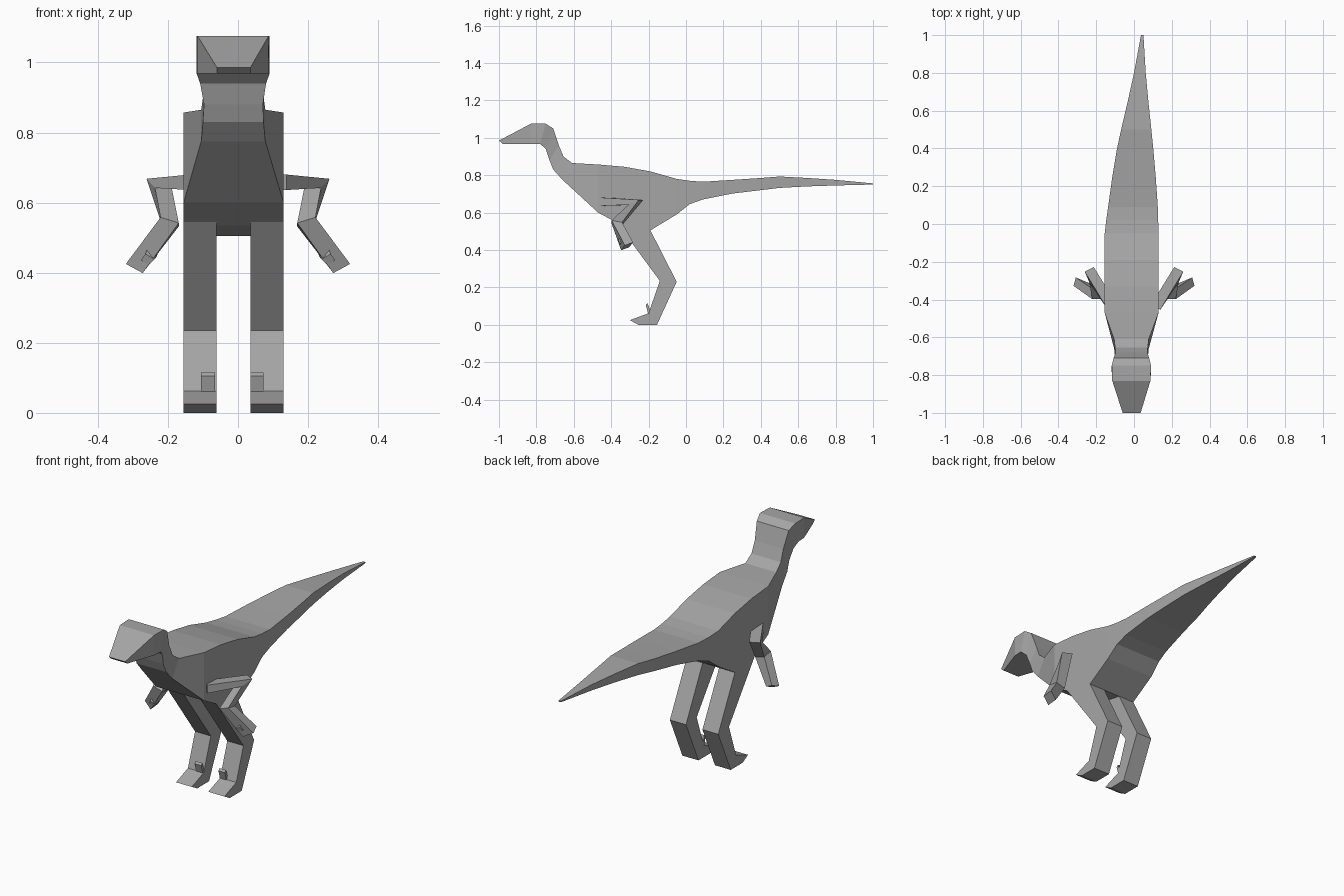
import bpy, bmesh
from mathutils import Vector

grey = bpy.data.materials.new("plain grey")
grey.diffuse_color = (0.38, 0.38, 0.38, 1)


def loft(name, rings):
    """Skin a closed solid through four-cornered rings."""
    bm = bmesh.new()
    loops = [[bm.verts.new(p) for p in ring] for ring in rings]
    for a, b in zip(loops, loops[1:]):
        for i in range(4):
            j = (i + 1) % 4
            bm.faces.new((a[i], a[j], b[j], b[i]))
    bm.faces.new(loops[0])
    bm.faces.new(loops[-1])
    finish(name, bm)


def extrude(name, outline, x0, x1):
    """Push a (y, z) outline from x0 to x1."""
    bm = bmesh.new()
    face = bm.faces.new([bm.verts.new((x0, y, z)) for y, z in outline])
    side = bmesh.ops.extrude_face_region(bm, geom=[face])["geom"]
    for v in side:
        if isinstance(v, bmesh.types.BMVert):
            v.co.x = x1
    finish(name, bm)


def finish(name, bm):
    bmesh.ops.recalc_face_normals(bm, faces=bm.faces)
    mesh = bpy.data.meshes.new(name)
    bm.to_mesh(mesh)
    bm.free()
    mesh.materials.append(grey)
    bpy.context.collection.objects.link(bpy.data.objects.new(name, mesh))


# Head, neck, trunk and tail: top y, z / bottom y, z / left x, right x
stations = [
    (-1.00, 0.985, -0.98, 0.968, -0.06, 0.035),
    (-0.83, 1.075, -0.83, 0.968, -0.115, 0.087),
    (-0.75, 1.075, -0.78, 0.968, -0.118, 0.09),
    (-0.71, 1.05, -0.75, 0.94, -0.108, 0.08),
    (-0.68, 0.96, -0.73, 0.88, -0.097, 0.071),
    (-0.655, 0.90, -0.71, 0.83, -0.10, 0.073),
    (-0.61, 0.865, -0.66, 0.775, -0.105, 0.078),
    (-0.47, 0.857, -0.47, 0.60, -0.155, 0.13),
    (-0.33, 0.845, -0.35, 0.535, -0.155, 0.13),
    (-0.19, 0.82, -0.19, 0.505, -0.155, 0.13),
    (-0.05, 0.78, -0.05, 0.59, -0.155, 0.13),
    (0.02, 0.77, 0.02, 0.645, -0.147, 0.128),
    (0.09, 0.765, 0.09, 0.67, -0.137, 0.126),
    (0.25, 0.775, 0.25, 0.702, -0.115, 0.115),
    (0.40, 0.785, 0.40, 0.72, -0.09, 0.102),
    (0.50, 0.793, 0.50, 0.732, -0.068, 0.092),
    (0.65, 0.785, 0.65, 0.74, -0.033, 0.076),
    (0.80, 0.775, 0.80, 0.745, 0.0, 0.062),
    (1.00, 0.756, 1.00, 0.75, 0.037, 0.05),
]
loft("body", [[(l, yt, zt), (r, yt, zt), (r, yb, zb), (l, yb, zb)]
              for yt, zt, yb, zb, l, r in stations])

# Legs with feet, and the raised claw on each foot
leg = [(-0.38, 0.56), (-0.14, 0.235), (-0.20, 0.062), (-0.30, 0.025), (-0.255, 0.0),
       (-0.155, 0.0), (-0.05, 0.23), (-0.19, 0.505), (-0.25, 0.58)]
claw = [(-0.205, 0.115), (-0.215, 0.105), (-0.20, 0.05), (-0.17, 0.05), (-0.195, 0.085)]
for side, x0, x1, c0, c1 in (("right", 0.035, 0.13, 0.035, 0.073),
                             ("left", -0.155, -0.062, -0.105, -0.066)):
    extrude(side + "_leg", leg, x0, x1)
    extrude(side + "_foot_claw", claw, c0, c1)

# Arms and fingers: centre, half width vector, half depth vector
arm = [
    ((0.115, -0.44, 0.658), (0.024, -0.014, 0), (0, 0, 0.022)),
    ((0.225, -0.268, 0.655), (0.024, -0.012, 0), (0.012, 0.028, 0.013)),
    ((0.195, -0.37, 0.545), (0.026, 0, 0.008), (0, 0.028, -0.005)),
    ((0.29, -0.315, 0.42), (0.024, 0.010, 0.013), (-0.006, 0.022, 0.008)),
]
finger = [
    ((0.240, -0.335, 0.475), (0.013, 0, 0.008), (-0.003, 0.010, 0.004)),
    ((0.248, -0.352, 0.45), (0.013, 0, 0.008), (-0.003, 0.010, 0.004)),
    ((0.263, -0.345, 0.432), (0.011, 0, 0.007), (-0.003, 0.008, 0.003)),
]
for side, s in (("right", 1), ("left", -1)):
    for part, sections in (("arm", arm), ("finger", finger)):
        rings = []
        for section in sections:
            c, a, b = (Vector((s * v[0], v[1], v[2])) for v in section)
            rings.append([c + a + b, c - a + b, c - a - b, c + a - b])
        loft(side + "_" + part, rings)
